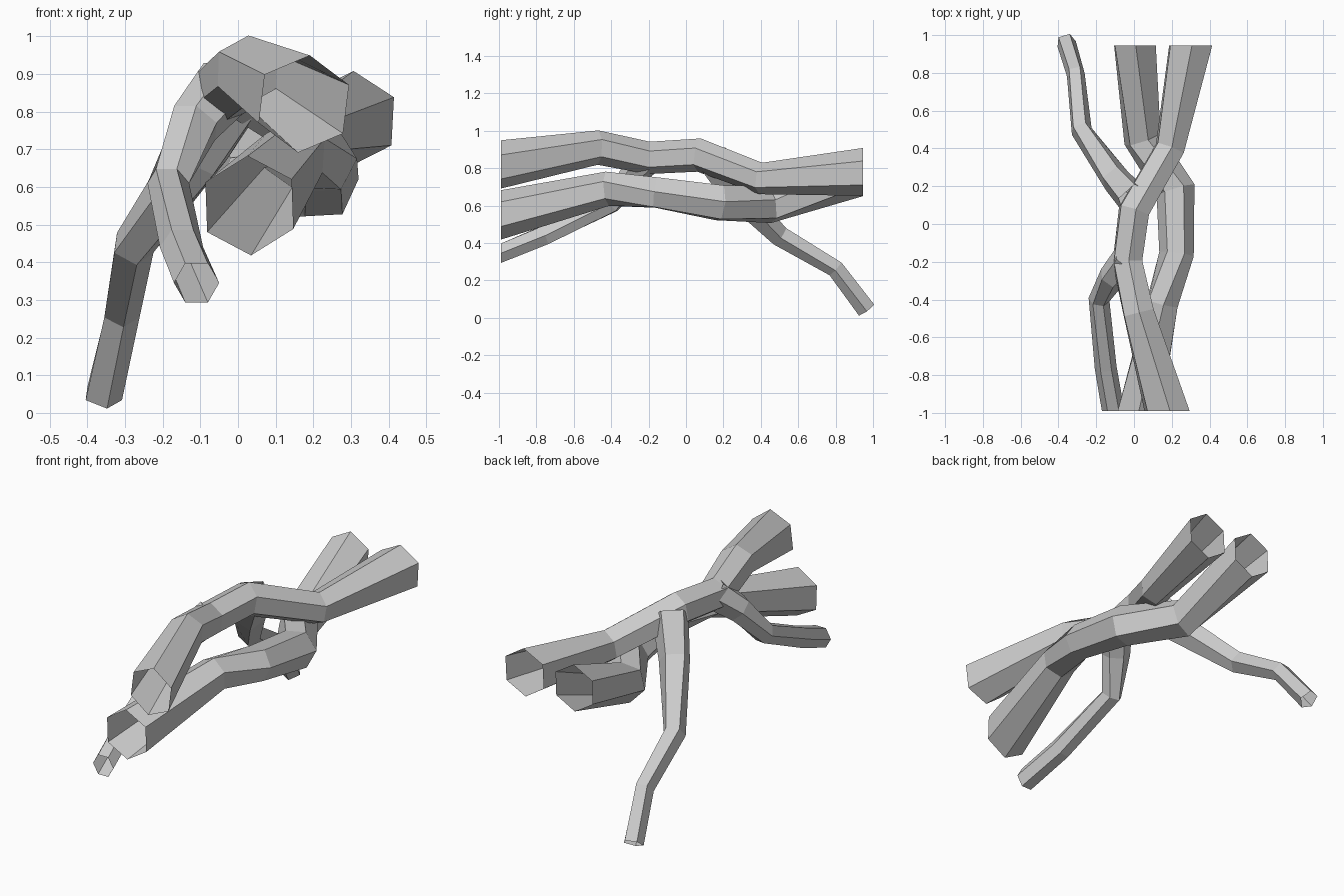
import bpy
import bmesh
from math import cos, sin, radians, tau
from mathutils import Vector

cube = bpy.data.objects.get("Cube")
if cube:
    bpy.data.objects.remove(cube)

# One plain grey for the whole model
grey = bpy.data.materials.new("plain_grey")
grey.use_nodes = True
colour = (0.6, 0.6, 0.6, 1)
grey.diffuse_color = colour
grey.node_tree.nodes["Principled BSDF"].inputs["Base Color"].default_value = colour


def tube(name, path, sides, flat_ends=()):
    """Sweep an open, flat-shaded polygon along (x, y, z, radius, turn) stations."""
    points = [Vector(p[:3]) for p in path]
    last = len(points) - 1
    bm = bmesh.new()
    rings = []
    for i, (point, (_, _, _, radius, turn)) in enumerate(zip(points, path)):
        before = (point - points[max(i - 1, 0)]).normalized()
        after = (points[min(i + 1, last)] - point).normalized()
        along = (before + after).normalized()
        if i in flat_ends:
            along = Vector((0, 1 if along.y > 0 else -1, 0))
        side = along.cross(Vector((0, 0, 1))).normalized()
        up = side.cross(along)
        ring = []
        for k in range(sides):
            a = radians(turn) + tau * k / sides
            ring.append(bm.verts.new(point + radius * (side * cos(a) + up * sin(a))))
        rings.append(ring)
    for r, s in zip(rings, rings[1:]):
        for k in range(sides):
            n = (k + 1) % sides
            bm.faces.new((r[k], s[k], s[n], r[n]))
    mesh = bpy.data.meshes.new(name)
    bm.to_mesh(mesh)
    bm.free()
    mesh.materials.append(grey)
    obj = bpy.data.objects.new(name, mesh)
    bpy.context.collection.objects.link(obj)


# Upper strand, arching over the lower one
tube("upper_strand", [
    (0.175, -0.99, 0.82, 0.13, 23),
    (0.025, -0.47, 0.91, 0.092, 28),
    (-0.035, -0.2, 0.855, 0.087, 25),
    (0.0, 0.07, 0.87, 0.09, 25),
    (0.19, 0.4, 0.745, 0.085, 25),
    (0.3, 0.945, 0.78, 0.128, 27),
], 6, (0, 5))

# Lower strand, bowing sideways and crossing beneath
tube("lower_strand", [
    (0.03, -0.99, 0.55, 0.132, 32),
    (0.15, -0.42, 0.69, 0.092, 25),
    (0.225, -0.16, 0.67, 0.092, 3),
    (0.22, 0.18, 0.615, 0.105, 3),
    (0.045, 0.45, 0.605, 0.103, 15),
    (0.005, 0.945, 0.775, 0.125, 28),
], 6, (0, 5))

# Thin branch curling down toward the front
tube("front_branch", [
    (-0.03, -0.18, 0.87, 0.085, 0),
    (-0.115, -0.28, 0.77, 0.072, 0),
    (-0.185, -0.4, 0.61, 0.056, 0),
    (-0.15, -0.76, 0.44, 0.058, 0),
    (-0.11, -0.99, 0.345, 0.06, 0),
], 6, (4,))

# Thin branch trailing down to the ground at the back
tube("back_branch", [
    (0.0, 0.13, 0.86, 0.095, -18),
    (-0.1, 0.24, 0.69, 0.08, -18),
    (-0.28, 0.5, 0.44, 0.058, -18),
    (-0.31, 0.8, 0.265, 0.05, -18),
    (-0.36, 0.965, 0.044, 0.053, -18),
], 5)
